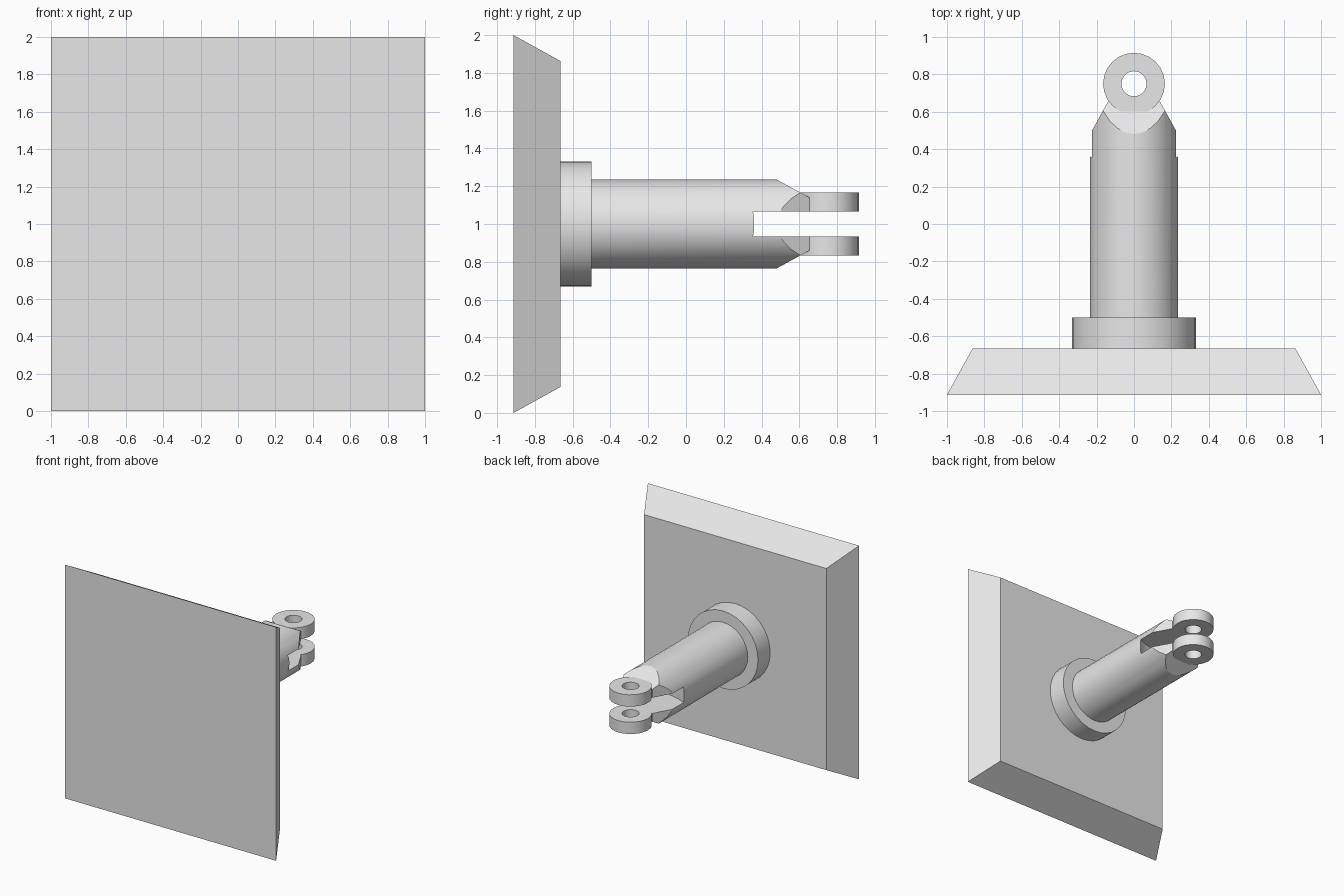
import bpy
from math import radians, sqrt

if "Cube" in bpy.data.objects:
    bpy.data.objects.remove(bpy.data.objects["Cube"])

MID = 1.0        # height of the shaft axis
PIVOT = 0.75     # y of the fork's pin hole

grey = bpy.data.materials.new("plain grey")
grey.use_nodes = True
grey.diffuse_color = (0.8, 0.8, 0.8, 1)
grey.node_tree.nodes["Principled BSDF"].inputs["Base Color"].default_value = (0.8, 0.8, 0.8, 1)


def apply_transform(name):
    ob = bpy.context.object
    ob.name = name
    bpy.ops.object.transform_apply(location=True, rotation=True, scale=True)
    return ob


def rod(name, radius, y0, y1, sides=32):
    """Cylinder lying along y."""
    bpy.ops.mesh.primitive_cylinder_add(vertices=sides, radius=radius, depth=y1 - y0,
                                        location=(0, (y0 + y1) / 2, MID),
                                        rotation=(radians(-90), 0, 0))
    return apply_transform(name)


def pin(name, radius, half_height, sides=24):
    """Upright cylinder on the pivot axis."""
    bpy.ops.mesh.primitive_cylinder_add(vertices=sides, radius=radius, depth=2 * half_height,
                                        location=(0, PIVOT, MID))
    return apply_transform(name)


def frustum(name, y0, half0, y1, half1):
    """Square block along y that tapers from half0 to half1."""
    bpy.ops.mesh.primitive_cone_add(vertices=4, radius1=half0 * sqrt(2), radius2=half1 * sqrt(2),
                                    depth=y1 - y0)
    ob = bpy.context.object
    ob.rotation_euler = (0, 0, radians(45))
    bpy.ops.object.transform_apply(location=False, rotation=True, scale=False)
    ob.rotation_euler = (radians(-90), 0, 0)
    ob.location = (0, (y0 + y1) / 2, MID)
    return apply_transform(name)


def combine(target, tool, operation):
    """Apply a boolean and throw the tool away."""
    mod = target.modifiers.new(operation, 'BOOLEAN')
    mod.operation = operation
    mod.solver = 'EXACT'
    mod.object = tool
    bpy.context.view_layer.objects.active = target
    bpy.ops.object.modifier_apply(modifier=mod.name)
    bpy.data.objects.remove(tool)


def finish(ob, smooth=True):
    ob.data.materials.clear()
    ob.data.materials.append(grey)
    bpy.ops.object.select_all(action='DESELECT')
    ob.select_set(True)
    bpy.context.view_layer.objects.active = ob
    if smooth:
        bpy.ops.object.shade_smooth_by_angle(angle=radians(20))


# Base plate with bevelled rim
finish(frustum("base_plate", -0.913, 1.0, -0.665, 0.863), smooth=False)

# Collar
finish(rod("collar", 0.332, -0.68, -0.5))

# Shaft with four flat chamfers at its tip
shaft = rod("forked_shaft", 0.235, -0.52, 0.655)
combine(shaft, frustum("taper", -0.6, 0.829, 0.655, 0.139), 'INTERSECT')

# Fork: round lug, slot with a curved floor, pin hole
combine(shaft, pin("lug", 0.165, 0.168), 'UNION')
combine(shaft, pin("slot", 0.455, 0.067, 64), 'DIFFERENCE')
combine(shaft, pin("pin_hole", 0.067, 0.4), 'DIFFERENCE')
finish(shaft)
